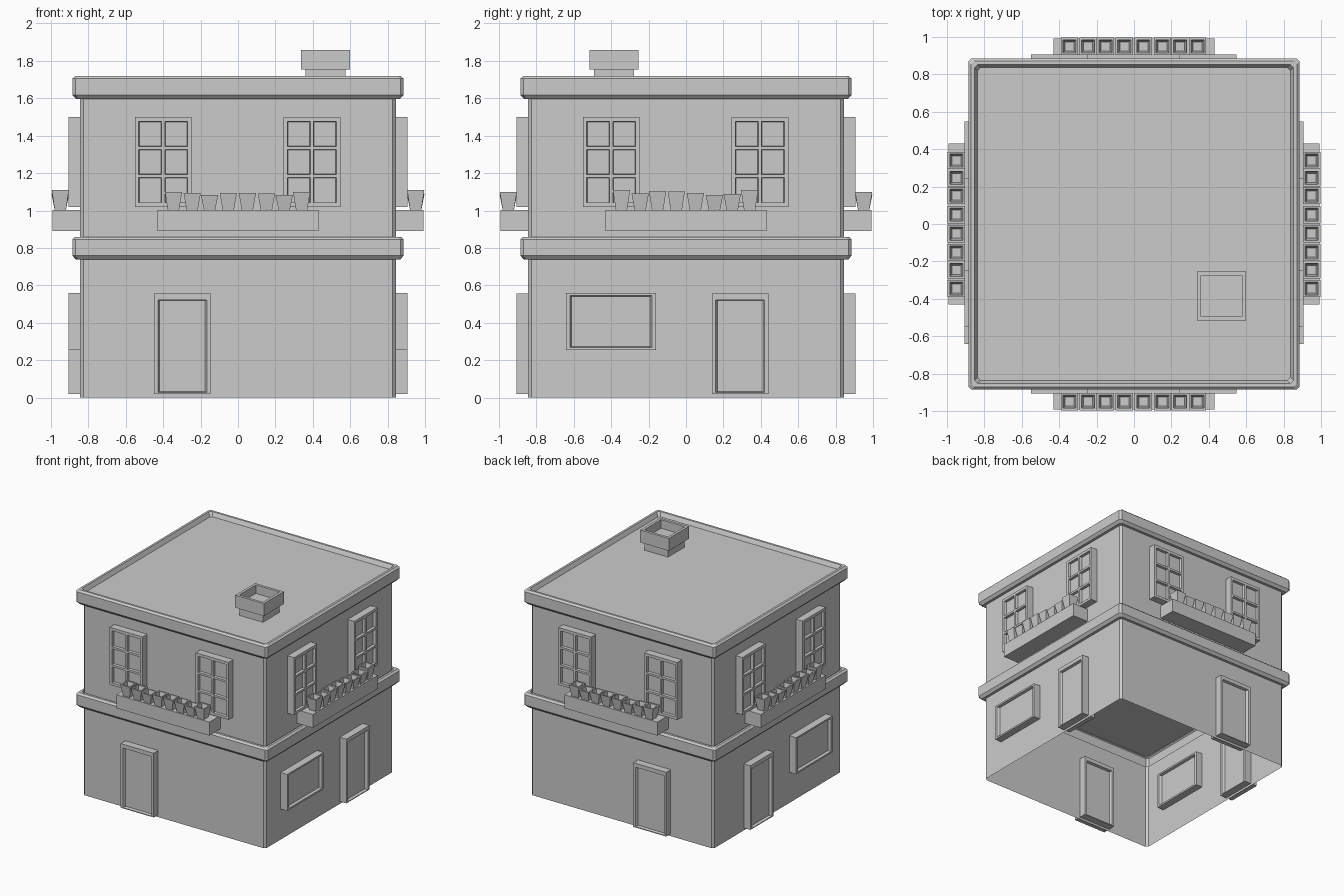
import bpy, bmesh

if "Cube" in bpy.data.objects:
    bpy.data.objects.remove(bpy.data.objects["Cube"])

WALL, FRAME, PANE = 0.844, 0.905, 0.883   # distances of wall, frame front and panel from centre

# Side mappings: u along the wall, d outward, z up
SIDES = {
    "front": lambda u, d, z: (u, -d, z),
    "back":  lambda u, d, z: (u, d, z),
    "right": lambda u, d, z: (d, u, z),
    "left":  lambda u, d, z: (-d, u, z),
}


def finish(name, bm):
    bmesh.ops.remove_doubles(bm, verts=bm.verts, dist=0.0005)
    bmesh.ops.recalc_face_normals(bm, faces=bm.faces)
    me = bpy.data.meshes.new(name)
    bm.to_mesh(me)
    bm.free()
    ob = bpy.data.objects.new(name, me)
    bpy.context.collection.objects.link(ob)
    return ob


def face(bm, pts):
    return bm.faces.new([bm.verts.new(p) for p in pts])


def loft(name, profile, cx=0, cy=0, ch=0.0, closed=True):
    """Square (or corner-chamfered) rings of (half width, z), capped on top and optionally below."""
    bm = bmesh.new()
    rings = []
    for h, z in profile:
        if ch:
            k = h - ch
            pts = [(k, -h), (h, -k), (h, k), (k, h), (-k, h), (-h, k), (-h, -k), (-k, -h)]
        else:
            pts = [(h, -h), (h, h), (-h, h), (-h, -h)]
        rings.append([bm.verts.new((cx + x, cy + y, z)) for x, y in pts])
    for a, b in zip(rings, rings[1:]):
        n = len(a)
        for i in range(n):
            bm.faces.new((a[i], a[(i + 1) % n], b[(i + 1) % n], b[i]))
    if closed:
        bm.faces.new(rings[0])
    bm.faces.new(rings[-1])
    return finish(name, bm)


def sleeve(bm, m, r0, d0, r1, d1):
    """Four faces joining rectangle r0 at depth d0 to r1 at depth d1."""
    def corners(r, d):
        u0, u1, z0, z1 = r
        return [m(u0, d, z0), m(u1, d, z0), m(u1, d, z1), m(u0, d, z1)]
    a, b = corners(r0, d0), corners(r1, d1)
    for i in range(4):
        j = (i + 1) % 4
        face(bm, (a[i], a[j], b[j], b[i]))
    return b


def sheet(bm, m, rect, d, holes):
    """Flat rectangle cut into cells, leaving the holes open."""
    us = sorted({rect[0], rect[1], *[v for h in holes for v in h[:2]]})
    zs = sorted({rect[2], rect[3], *[v for h in holes for v in h[2:]]})
    for u0, u1 in zip(us, us[1:]):
        for z0, z1 in zip(zs, zs[1:]):
            u, z = (u0 + u1) / 2, (z0 + z1) / 2
            if not any(h[0] < u < h[1] and h[2] < z < h[3] for h in holes):
                face(bm, (m(u0, d, z0), m(u1, d, z0), m(u1, d, z1), m(u0, d, z1)))


def opening(name, m, rect, cols, rows, bottom=0.022, top=0.024):
    """Frame passing through the wall, with recessed panels on both faces."""
    bm = bmesh.new()
    b, bar = 0.021, 0.017
    u0, u1, z0, z1 = rect[0] + b, rect[1] - b, rect[2] + bottom, rect[3] - top
    w = (u1 - u0 - bar * (cols - 1)) / cols
    h = (z1 - z0 - bar * (rows - 1)) / rows
    panes = []
    for i in range(cols):
        for j in range(rows):
            u, z = u0 + i * (w + bar), z0 + j * (h + bar)
            panes.append((u, u + w, z, z + h))
    e = 0.01 if cols * rows == 1 else 0.004
    inner, inner_pane = 2 * WALL - FRAME, 2 * WALL - PANE
    sleeve(bm, m, rect, inner, rect, FRAME)
    for d, dp in ((FRAME, PANE), (inner, inner_pane)):
        sheet(bm, m, rect, d, panes)
        for p in panes:
            r = (p[0] + e, p[1] - e, p[2] + e / 2, p[3] - e / 2)
            face(bm, sleeve(bm, m, p, d, r, dp))
    finish(name, bm)


def storey(name, z0, z1, layout):
    """Four walls with chamfered corners, plus doors and windows."""
    loft_walls = bmesh.new()
    k = WALL - 0.018
    for side, m in SIDES.items():
        sheet(loft_walls, m, (-k, k, z0, z1), WALL, [])
        for label, args in layout[side]:
            opening(f"{side}_{label}", m, *args)
    for sx in (-1, 1):
        for sy in (-1, 1):
            face(loft_walls, [(sx * k, sy * WALL, z0), (sx * WALL, sy * k, z0),
                              (sx * WALL, sy * k, z1), (sx * k, sy * WALL, z1)])
    finish(name, loft_walls)


# Ground floor: doors on every side, wide windows on the two flanks
front_door = ("door", ((-0.45, -0.146, 0.02, 0.556), 1, 1, 0.007, 0.033))
flank_door = ("door", ((0.138, 0.442, 0.02, 0.556), 1, 1, 0.007, 0.033))
wide_window = ("wide_window", ((-0.642, -0.161, 0.255, 0.56), 1, 1, 0.014, 0.014))
storey("ground_floor_walls", 0, 0.737, {
    "front": [front_door], "back": [front_door],
    "right": [wide_window, flank_door], "left": [wide_window, flank_door]})

# Upper floor: a pair of six-pane windows per side
pair = [(f"window_{i}", ((c - 0.152, c + 0.152, 1.02, 1.5), 2, 3)) for i, c in enumerate((-0.4, 0.395))]
storey("upper_floor_walls", 0.822, 1.597, {s: pair for s in SIDES})

# Ledge between floors and roof, hollow below, each with a shallow raised rim
for name, z in (("floor_ledge", 0.737), ("roof_slab", 1.597)):
    loft(name, [(WALL, z), (0.866, z), (0.886, z + 0.022), (0.886, z + 0.108), (0.871, z + 0.122),
                (0.853, z + 0.122), (0.836, z + 0.088)], ch=0.017, closed=False)

# Chimney with a hollow square cap
loft("chimney", [(0.108, 1.685), (0.108, 1.753), (0.132, 1.753), (0.132, 1.857),
                 (0.11, 1.857), (0.11, 1.785)], 0.468, -0.385)

# Planter boxes and square flower pots
spots = (-0.345, -0.245, -0.152, -0.052, 0.05, 0.152, 0.247, 0.34)
tops = {"front": (1.1, 1.094, 1.083, 1.095, 1.094, 1.09, 1.082, 1.1),
        "right": (1.109, 1.09, 1.105, 1.103, 1.094, 1.082, 1.088, 1.109)}
for side, m in SIDES.items():
    bm = bmesh.new()
    r = (-0.43, 0.43, 0.89, 1.003)
    sheet(bm, m, r, WALL - 0.003, [])
    face(bm, sleeve(bm, m, r, WALL - 0.003, r, 0.992))
    finish(side + "_planter", bm)
    for i, u in enumerate(spots):
        t = tops["front" if side in ("front", "back") else "right"][i]
        x, y, _ = m(u, 0.95, 0)
        loft(f"{side}_pot_{i + 1}", [(0.03, 1.002), (0.046, t), (0.035, t), (0.024, t - 0.055)], x, y)
